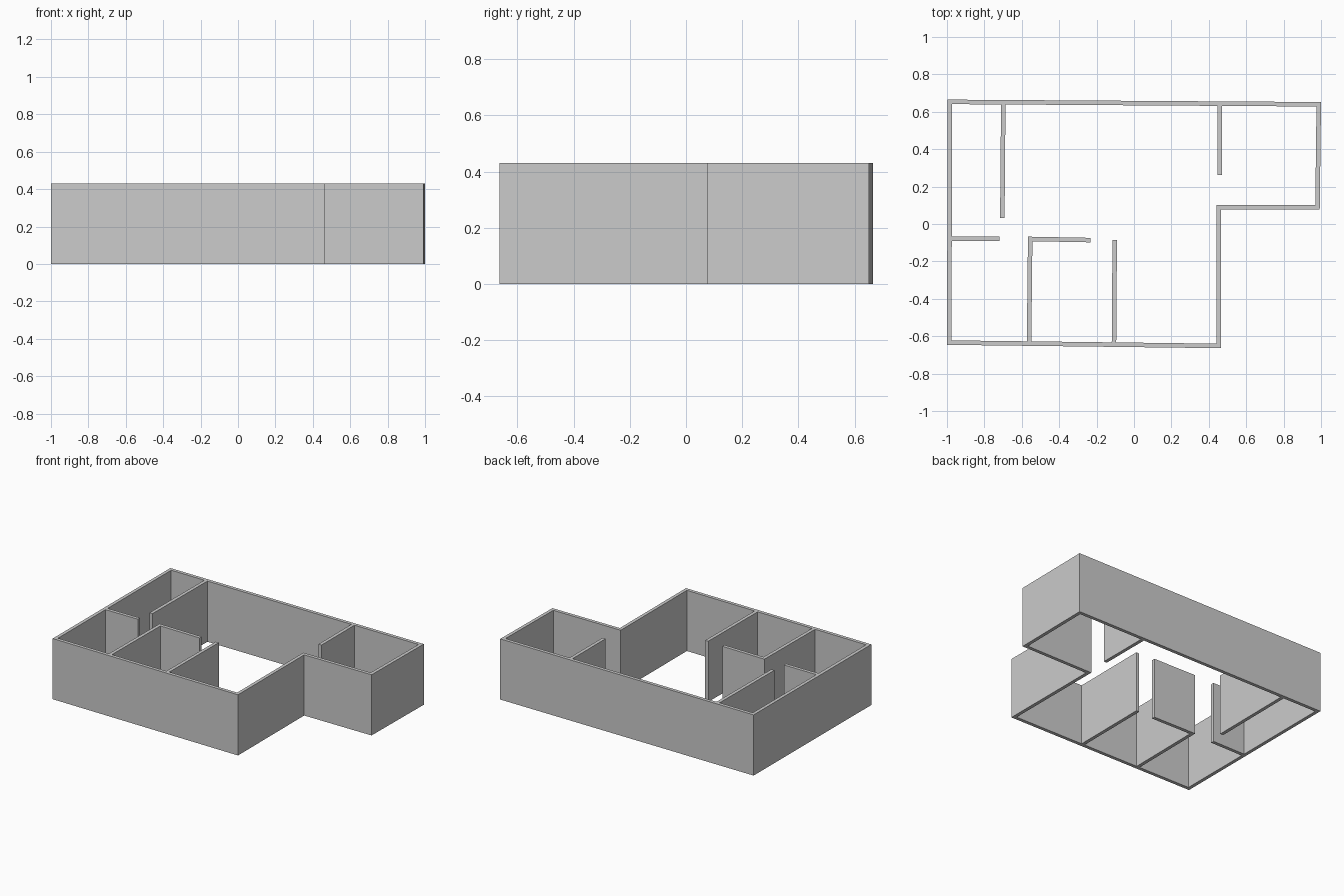
import bpy, bmesh
from mathutils import Vector

if "Cube" in bpy.data.objects:
    bpy.data.objects.remove(bpy.data.objects["Cube"])

HEIGHT = 0.43
THICK = 0.024


def offset_path(pts, d, closed):
    """Shift a path to its left by d, with mitred corners."""
    n = len(pts)
    out = []
    for i, p in enumerate(pts):
        normals = []
        for a, b in ((i - 1, i), (i, i + 1)):
            if closed or (a >= 0 and b < n):
                e = (pts[b % n] - pts[a % n]).normalized()
                normals.append(Vector((-e.y, e.x)))
        m = sum(normals, Vector((0, 0))).normalized()
        out.append(p + m * (d / m.dot(normals[0])))
    return out


def wall(name, path, right=-THICK / 2, left=THICK / 2, closed=False):
    """Extrude a wall strip of constant thickness along a path."""
    pts = [Vector(p) for p in path]
    n = len(pts)
    bm = bmesh.new()
    rows = [[bm.verts.new((p.x, p.y, 0)) for p in offset_path(pts, d, closed)]
            for d in (right, left)]
    faces = []
    for i in range(n if closed else n - 1):
        j = (i + 1) % n
        faces.append(bm.faces.new((rows[0][i], rows[0][j], rows[1][j], rows[1][i])))
    ext = bmesh.ops.extrude_face_region(bm, geom=faces, use_keep_orig=True)
    top = [g for g in ext["geom"] if isinstance(g, bmesh.types.BMVert)]
    bmesh.ops.translate(bm, verts=top, vec=(0, 0, HEIGHT))
    bmesh.ops.recalc_face_normals(bm, faces=bm.faces)
    mesh = bpy.data.meshes.new(name)
    bm.to_mesh(mesh)
    bm.free()
    obj = bpy.data.objects.new(name, mesh)
    bpy.context.collection.objects.link(obj)


# Outer shell: outline of the house, thickness goes inward
wall("outer_walls",
     [(-1.0, -0.646), (0.465, -0.664), (0.465, 0.077), (0.993, 0.077),
      (1.0, 0.652), (-0.996, 0.665)],
     right=0, left=THICK, closed=True)

# Interior partitions along their centrelines
wall("back_left_partition", [(-0.699, 0.642), (-0.704, 0.032)])
wall("back_right_partition", [(0.459, 0.635), (0.459, 0.262)])
wall("left_stub_partition", [(-0.976, -0.08), (-0.72, -0.08)])
wall("corner_partition", [(-0.561, -0.628), (-0.555, -0.08), (-0.233, -0.086)])
wall("front_partition", [(-0.107, -0.634), (-0.103, -0.085)])
